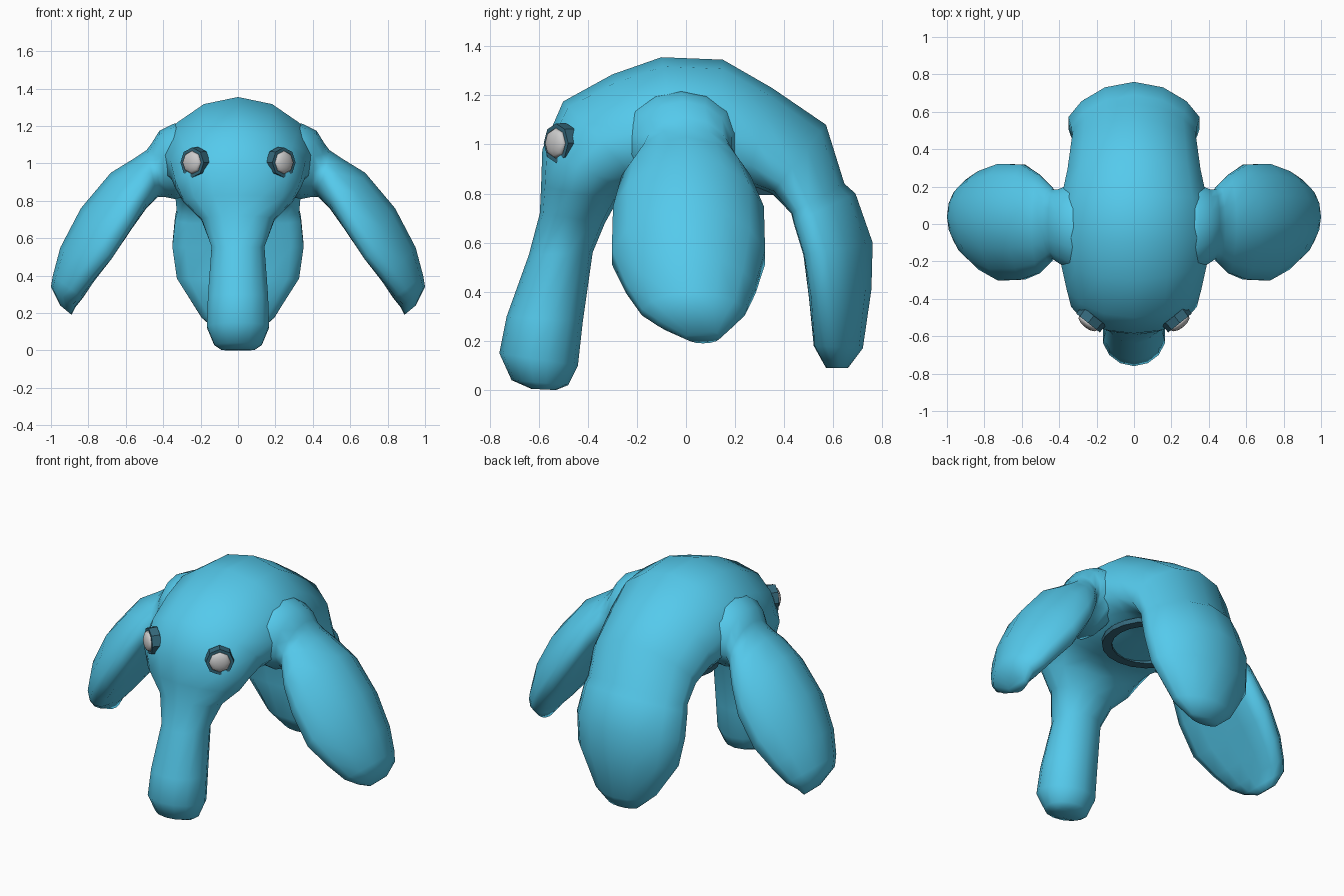
import bpy, bmesh, math
from mathutils import Vector

if "Cube" in bpy.data.objects:
    bpy.data.objects.remove(bpy.data.objects["Cube"])


def material(name, rgb):
    m = bpy.data.materials.new(name)
    m.diffuse_color = (*rgb, 1)
    m.use_nodes = True
    m.node_tree.nodes["Principled BSDF"].inputs["Base Color"].default_value = m.diffuse_color
    return m


SKIN = material("skin_blue", (0.09, 0.59, 0.84))
DARK = material("dark_blue", (0.035, 0.14, 0.2))


def finish(bm, name, mat, smooth=True):
    bmesh.ops.recalc_face_normals(bm, faces=bm.faces)
    for f in bm.faces:
        f.smooth = smooth
    me = bpy.data.meshes.new(name)
    bm.to_mesh(me)
    bm.free()
    ob = bpy.data.objects.new(name, me)
    bpy.context.collection.objects.link(ob)
    if mat:
        me.materials.append(mat)
    return ob


def loft(name, sections, n=14):
    """Skin oval rings: outer point, inner point, side vector, sag of the sides inwards."""
    bm = bmesh.new()
    rings = []
    for o, i, side, sag in sections:
        c, h = (o + i) / 2, (o - i) / 2
        ring = []
        for k in range(n):
            co, si = math.cos(2 * math.pi * k / n), math.sin(2 * math.pi * k / n)
            ring.append(bm.verts.new(c + h * (co - sag * si * si) + side * si))
        rings.append(ring)
    for a, b in zip(rings, rings[1:]):
        for k in range(n):
            bm.faces.new((a[k], a[(k + 1) % n], b[(k + 1) % n], b[k]))
    bm.faces.new(rings[0])
    bm.faces.new(rings[-1])
    return finish(bm, name, SKIN)


# Trunk, body and tail in one sweep: outer y z, inner y z, half width, sag
spine = [
    (-0.63, 0.005, -0.53, 0.0, 0.09, 0), (-0.71, 0.04, -0.48, 0.02, 0.13, 0),
    (-0.76, 0.15, -0.44, 0.10, 0.17, 0), (-0.73, 0.30, -0.42, 0.28, 0.165, 0),
    (-0.64, 0.55, -0.38, 0.56, 0.145, 0), (-0.595, 0.72, -0.33, 0.68, 0.20, 0),
    (-0.59, 0.83, -0.28, 0.77, 0.30, 0), (-0.585, 0.98, -0.22, 0.80, 0.345, 0),
    (-0.50, 1.175, -0.15, 0.80, 0.37, 0.1), (-0.30, 1.285, -0.08, 0.80, 0.405, 0.2),
    (-0.10, 1.355, 0.0, 0.80, 0.42, 0.2), (0.15, 1.345, 0.12, 0.80, 0.40, 0.2),
    (0.35, 1.23, 0.24, 0.81, 0.365, 0.3), (0.57, 1.08, 0.35, 0.80, 0.345, 0.5),
    (0.645, 0.84, 0.43, 0.72, 0.335, 0.6), (0.69, 0.80, 0.44, 0.68, 0.345, 0.6),
    (0.76, 0.60, 0.48, 0.55, 0.36, 0.6), (0.755, 0.41, 0.50, 0.38, 0.335, 0.5),
    (0.72, 0.17, 0.52, 0.18, 0.20, 0.3), (0.66, 0.09, 0.57, 0.09, 0.10, 0),
]
loft("body_trunk_and_tail",
     [(Vector((0, a, b)), Vector((0, c, d)), Vector((w, 0, 0)), sag)
      for a, b, c, d, w, sag in spine])

# Side flippers, flatter underneath: upper x z, lower x z, half width, y centre, sag
flipper = [
    (0.26, 1.23, 0.28, 0.82, 0.25, -0.02, 0), (0.35, 1.21, 0.34, 0.81, 0.235, -0.02, 0),
    (0.42, 1.175, 0.39, 0.82, 0.20, -0.01, 0), (0.46, 1.11, 0.41, 0.82, 0.19, 0.0, 0.1),
    (0.49, 1.07, 0.43, 0.82, 0.215, 0.0, 0.2), (0.55, 1.03, 0.49, 0.76, 0.27, 0.0, 0.4),
    (0.68, 0.95, 0.57, 0.65, 0.315, 0.01, 0.6), (0.84, 0.76, 0.68, 0.49, 0.32, 0.01, 0.65),
    (0.95, 0.55, 0.77, 0.37, 0.27, 0.02, 0.55), (0.99, 0.40, 0.83, 0.28, 0.215, 0.03, 0.4),
    (1.0, 0.34, 0.87, 0.23, 0.16, 0.04, 0.2), (0.95, 0.24, 0.89, 0.19, 0.07, 0.07, 0),
]
for s, side in ((-1, "left"), (1, "right")):
    loft(side + "_flipper",
         [(Vector((s * a, y, b)), Vector((s * c, y, d)), Vector((0, w, 0)), sag)
          for a, b, c, d, w, y, sag in flipper])

    # Eye: octagonal dark rim with a flattened grey ball
    out = Vector((s * 0.8, -1, 0)).normalized()
    rot = out.to_track_quat('Z', 'Y')
    centre = Vector((s * 0.23, -0.51, 1.005))
    bm = bmesh.new()
    bmesh.ops.create_cone(bm, cap_ends=True, segments=8, radius1=0.083, radius2=0.08, depth=0.05)
    rim = finish(bm, side + "_eye_rim", DARK, False)
    bm = bmesh.new()
    bmesh.ops.create_uvsphere(bm, u_segments=8, v_segments=6, radius=0.062)
    ball = finish(bm, side + "_eye_ball", None)
    ball.scale = (1, 1, 0.45)
    for ob, push in ((rim, 0.0), (ball, 0.025)):
        ob.rotation_mode = 'QUATERNION'
        ob.rotation_quaternion = rot
        ob.location = centre + out * push

# Dark ring set into the underside
bm = bmesh.new()
profile = [(0.21, 0.79), (0.265, 0.79), (0.265, 0.82), (0.21, 0.82)]
verts = [bm.verts.new((r, 0, z)) for r, z in profile]
edges = [bm.edges.new((verts[k], verts[(k + 1) % 4])) for k in range(4)]
bmesh.ops.spin(bm, geom=verts + edges, cent=(0, 0, 0), axis=(0, 0, 1),
               angle=2 * math.pi, steps=20)
bmesh.ops.remove_doubles(bm, verts=bm.verts, dist=0.0005)
ring = finish(bm, "belly_ring", DARK, False)
ring.location = (0, 0.13, 0.005)
